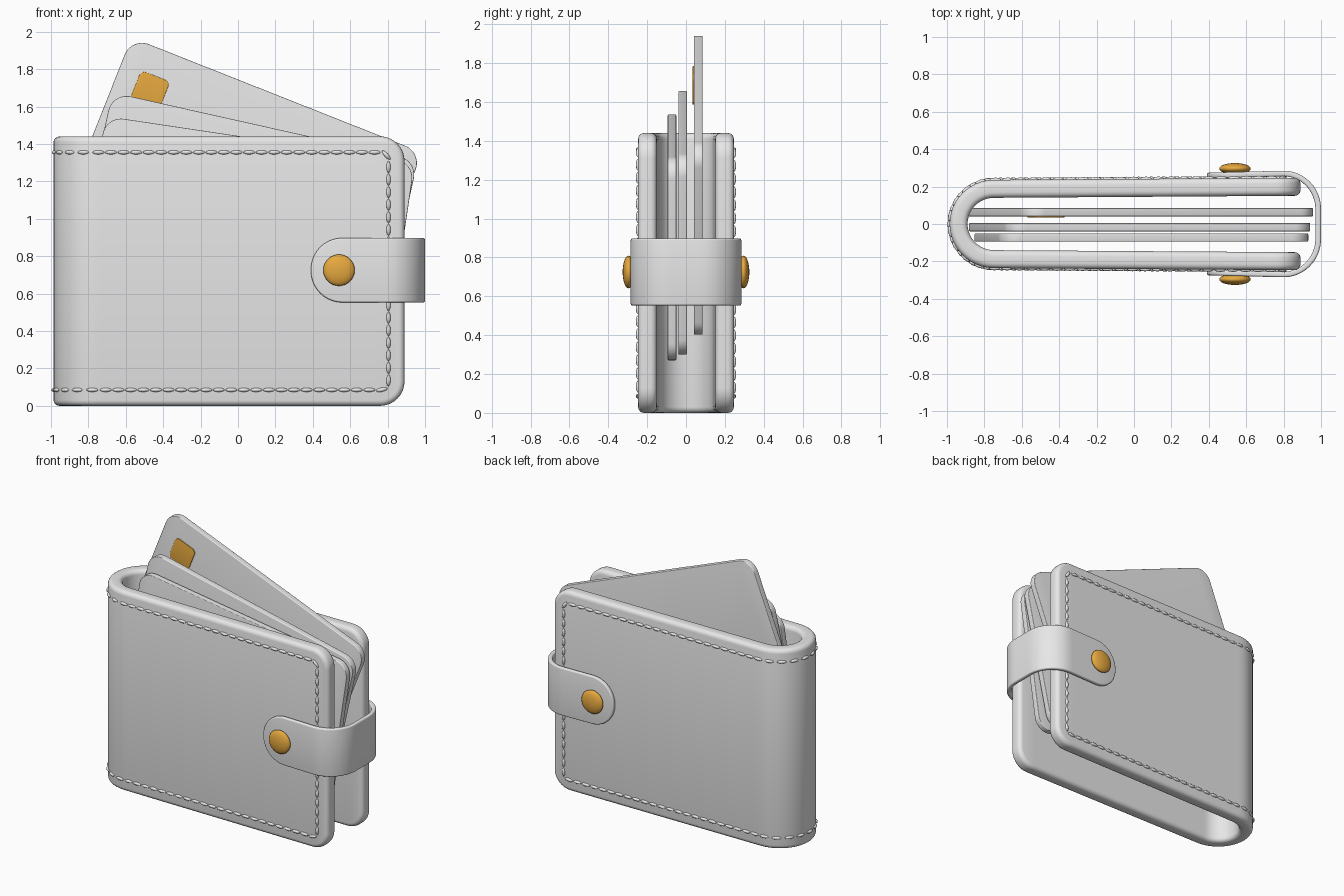
import bpy, bmesh
from math import sin, cos, pi, radians
from mathutils import Vector, Matrix

if "Cube" in bpy.data.objects:
    bpy.data.objects.remove(bpy.data.objects["Cube"])


def material(name, rgb):
    m = bpy.data.materials.new(name)
    m.use_nodes = True
    m.diffuse_color = (*rgb, 1)
    m.node_tree.nodes["Principled BSDF"].inputs["Base Color"].default_value = (*rgb, 1)
    return m


GREY = material("light grey", (0.8, 0.8, 0.8))
GOLD = material("gold", (0.8, 0.4, 0.05))


def finish(bm, name, mat):
    bmesh.ops.recalc_face_normals(bm, faces=bm.faces[:])
    mesh = bpy.data.meshes.new(name)
    bm.to_mesh(mesh)
    bm.free()
    mesh.materials.append(mat)
    ob = bpy.data.objects.new(name, mesh)
    bpy.context.collection.objects.link(ob)
    bpy.ops.object.select_all(action="DESELECT")
    bpy.context.view_layer.objects.active = ob
    ob.select_set(True)
    bpy.ops.object.shade_smooth_by_angle(angle=radians(35))
    return ob


class Path:
    """Polyline that can be sampled by distance travelled."""

    def __init__(self, points):
        self.pts = [Vector(p) for p in points]
        self.dist = [0.0]
        for a, b in zip(self.pts, self.pts[1:]):
            self.dist.append(self.dist[-1] + (b - a).length)
        self.length = self.dist[-1]

    def at(self, s):
        s = min(max(s, 0), self.length)
        for i in range(1, len(self.pts)):
            if s <= self.dist[i]:
                span = self.dist[i] - self.dist[i - 1]
                f = (s - self.dist[i - 1]) / span if span else 0
                return self.pts[i - 1].lerp(self.pts[i], f)
        return self.pts[-1]

    def tangent(self, s):
        return (self.at(s + 0.01) - self.at(s - 0.01)).normalized()

    def place(self, s, z, offset):
        """Point at distance s and height z, pushed out to the left of travel."""
        p, t = self.at(s), self.tangent(s)
        return Vector((p.x - t.y * offset, p.y + t.x * offset, z))


def rounded_top(length, height, r, inset, columns):
    """Upper half of a rounded rectangle, centred on height zero."""
    k = r - inset
    arc = [i * pi / 20 for i in range(11)]
    left = [(r - k * cos(a), height / 2 - r + k * sin(a)) for a in arc]
    mid = [(r + (length - 2 * r) * i / columns, height / 2 - inset) for i in range(1, columns)]
    right = [(length - s, z) for s, z in reversed(left)]
    return left + mid + right


def slab(name, path, height, thick, r, bevel, mat, columns=1, z_mid=0.0):
    """Sheet with rounded corners and soft rims that follows a path."""
    bm = bmesh.new()
    rings = []
    for side in (-1, 1):
        for i in range(5):
            a = (i if side > 0 else 4 - i) * pi / 8
            inset = bevel * (1 - cos(a))
            off = side * (thick / 2 - bevel + bevel * sin(a))
            top = rounded_top(path.length, height, r, inset, columns)
            outline = top + [(s, -z) for s, z in reversed(top)]
            rings.append([bm.verts.new(path.place(s, z_mid + z, off)) for s, z in outline])
    n = len(rings[0])
    for a, b in zip(rings, rings[1:]):
        for i in range(n):
            j = (i + 1) % n
            bm.faces.new((a[i], a[j], b[j], b[i]))
    # close both broad faces with vertical strips
    for ring in (rings[0], rings[-1]):
        for i in range(n // 2 - 1):
            bm.faces.new((ring[i], ring[i + 1], ring[n - 2 - i], ring[n - 1 - i]))
    return finish(bm, name, mat)


# Folded leather cover
H, THICK, CORNER = 1.44, 0.096, 0.13
fold = [(-0.75 - 0.188 * sin(a), -0.188 * cos(a)) for a in [i * pi / 32 for i in range(33)]]
cover_path = Path([(0.89, -0.199)] + fold + [(0.89, 0.199)])
slab("wallet_cover", cover_path, H, THICK, CORNER, 0.03, GREY, 150, H / 2)

# Stitching that runs round the whole cover
top = rounded_top(cover_path.length, H, CORNER, 0.085, 150)
loop = top + [(s, -z) for s, z in reversed(top)] + top[:1]
seam = Path(loop)
count = round(seam.length / 0.067)
bm = bmesh.new()
for i in range(count):
    d = (i + 0.5) * seam.length / count
    ends = [seam.at(d + e) for e in (-0.015, 0, 0.015)]
    a, p, b = [cover_path.place(q.x, q.y + H / 2, THICK / 2) for q in ends]
    t = cover_path.tangent(ends[1].x)
    along = (b - a).normalized()
    out = Vector((-t.y, t.x, 0))
    axes = Matrix((along, out, along.cross(out))).transposed().to_4x4()
    size = Matrix.Diagonal((0.032, 0.012, 0.011, 1))
    bmesh.ops.create_uvsphere(bm, u_segments=8, v_segments=6, radius=1,
                              matrix=Matrix.Translation(p) @ axes @ size)
finish(bm, "stitching", GREY)

# Closing strap wrapped round the open side
STRAP_Z = 0.725
bend = [(0.8 + 0.185 * sin(a), -0.08 - 0.19 * cos(a)) for a in [i * pi / 24 for i in range(13)]]
half = [(0.39, -0.259)] + bend
strap_path = Path(half + [(x, -y) for x, y in reversed(half)])
slab("strap", strap_path, 0.345, 0.03, 0.168, 0.01, GREY, 80, STRAP_Z)

# Domed snap on each end of the strap
for name, side in (("front_snap", -1), ("back_snap", 1)):
    bm = bmesh.new()
    place = Matrix.Translation((0.54, side * 0.296, STRAP_Z))
    shape = Matrix.Diagonal((0.084, 0.03, 0.084, 1)) @ Matrix.Rotation(pi / 2, 4, "X")
    bmesh.ops.create_uvsphere(bm, u_segments=32, v_segments=16, radius=1, matrix=place @ shape)
    finish(bm, name, GOLD)

# Cards fanned out inside the fold
CARD_W, CARD_H, CARD_T = 1.673, 1.056, 0.044
card_path = Path([(-CARD_W / 2, 0), (CARD_W / 2, 0)])
cards = (("back_card", 0.014, 0.063, 1.171, 21.6),
         ("middle_card", 0.03, -0.017, 0.978, 12.6),
         ("front_card", 0.04, -0.072, 0.903, 8.5))
for name, x, y, z, tilt in cards:
    card = slab(name, card_path, CARD_H, CARD_T, 0.1, 0.005, GREY)
    card.location = (x, y, z)
    card.rotation_euler.y = radians(tilt)

# Contact chip on the tallest card
name, x, y, z, tilt = cards[0]
chip = slab("card_chip", Path([(-0.083, 0), (0.083, 0)]), 0.166, 0.009, 0.03, 0.002, GOLD)
turn = Matrix.Rotation(radians(tilt), 3, "Y")
chip.location = Vector((x, y, z)) + turn @ Vector((-0.64, -CARD_T / 2 - 0.002, 0.3))
chip.rotation_euler.y = radians(tilt)
